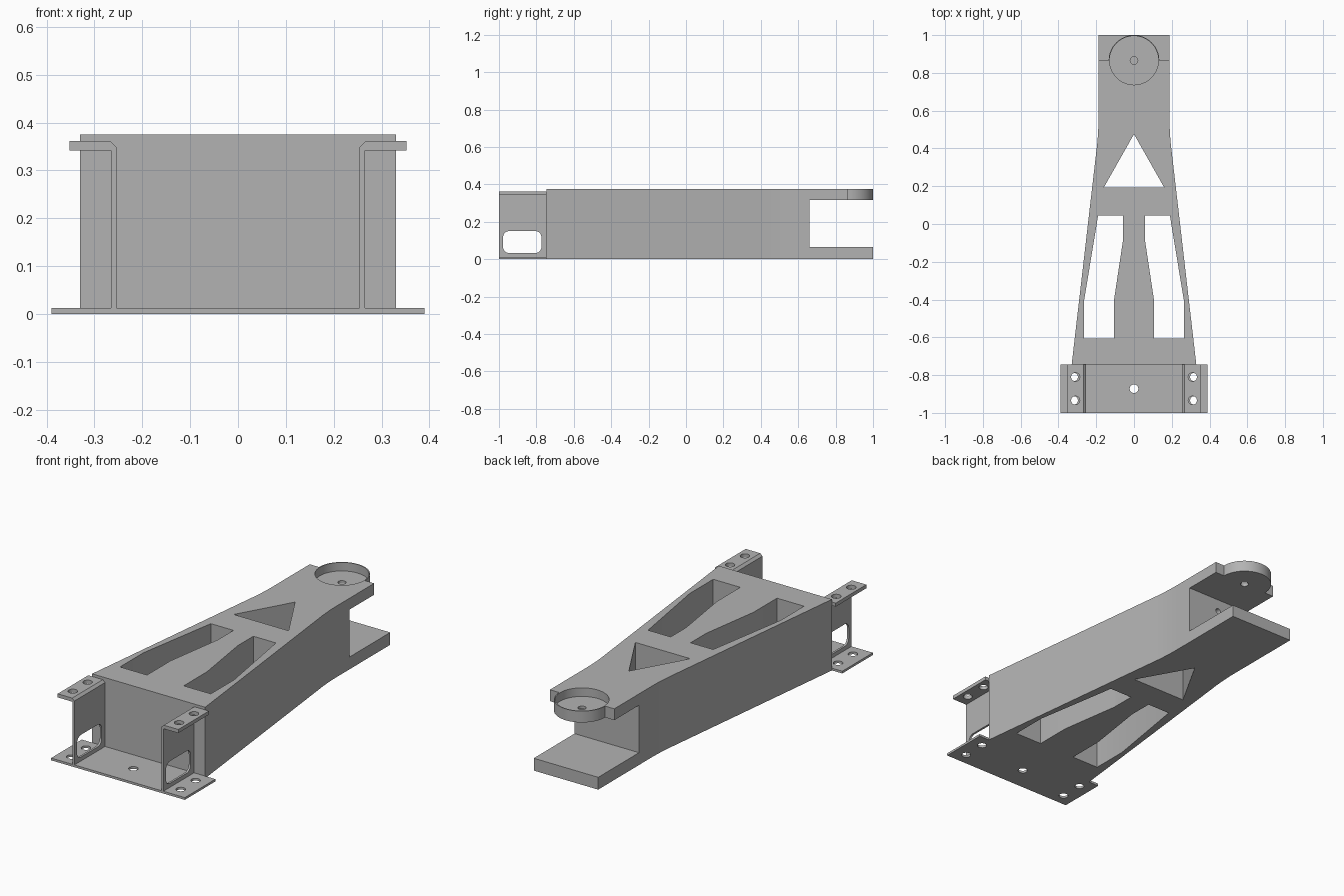
import bpy, bmesh, math

if "Cube" in bpy.data.objects:
    bpy.data.objects.remove(bpy.data.objects["Cube"])

grey = bpy.data.materials.new("plain grey")
grey.diffuse_color = (0.45, 0.45, 0.45, 1)
grey.use_nodes = True
grey.node_tree.nodes["Principled BSDF"].inputs["Base Color"].default_value = grey.diffuse_color


def prism(name, pts, a, b, axis="z"):
    """Extrude a 2D outline from a to b along an axis."""
    place = {"z": lambda u, v, w: (u, v, w),
             "x": lambda u, v, w: (w, u, v),
             "y": lambda u, v, w: (u, w, v)}[axis]
    bm = bmesh.new()
    low = [bm.verts.new(place(u, v, a)) for u, v in pts]
    high = [bm.verts.new(place(u, v, b)) for u, v in pts]
    n = len(pts)
    bm.faces.new(low)
    bm.faces.new(high)
    for i in range(n):
        j = (i + 1) % n
        bm.faces.new((low[i], low[j], high[j], high[i]))
    bmesh.ops.recalc_face_normals(bm, faces=bm.faces)
    mesh = bpy.data.meshes.new(name)
    bm.to_mesh(mesh)
    bm.free()
    ob = bpy.data.objects.new(name, mesh)
    bpy.context.collection.objects.link(ob)
    mesh.materials.append(grey)
    return ob


def rect(u0, u1, v0, v1):
    return [(u0, v0), (u1, v0), (u1, v1), (u0, v1)]


def circle(u, v, r, n=32):
    return [(u + r * math.cos(2 * math.pi * i / n),
             v + r * math.sin(2 * math.pi * i / n)) for i in range(n)]


def rounded(u0, u1, v0, v1, r, n=6):
    pts = []
    for k, (cu, cv) in enumerate([(u1 - r, v1 - r), (u0 + r, v1 - r),
                                  (u0 + r, v0 + r), (u1 - r, v0 + r)]):
        for i in range(n + 1):
            t = math.pi / 2 * (k + i / n)
            pts.append((cu + r * math.cos(t), cv + r * math.sin(t)))
    return pts


def combine(ob, others, op="DIFFERENCE"):
    """Apply booleans and remove the helper objects."""
    for o in others:
        m = ob.modifiers.new("bool", "BOOLEAN")
        m.operation, m.solver, m.object = op, "EXACT", o
    dg = bpy.context.evaluated_depsgraph_get()
    mesh = bpy.data.meshes.new_from_object(ob.evaluated_get(dg))
    ob.modifiers.clear()
    ob.data = mesh
    for o in others:
        bpy.data.objects.remove(o)


def finish(ob):
    bpy.ops.object.select_all(action="DESELECT")
    ob.select_set(True)
    bpy.context.view_layer.objects.active = ob
    bpy.ops.object.shade_smooth_by_angle(angle=math.radians(30))


# Tapered arm body with a soft bend where the taper meets the straight end
p0, p1, p2 = (0.2, 0.38), (0.188, 0.47), (0.188, 0.56)
bend = []
for i in range(9):
    t = i / 8
    bend.append(tuple((1 - t) ** 2 * a + 2 * t * (1 - t) * b + t * t * c
                      for a, b, c in zip(p0, p1, p2)))
side = [(0.33, -0.745)] + bend + [(0.188, 1.0)]
body = prism("arm_body", side + [(-x, y) for x, y in reversed(side)], 0, 0.375)

# Through pockets, fork notch and shortened upper ear
pocket = [(0.058, 0.045), (0.19, 0.045), (0.265, -0.41), (0.265, -0.605),
          (0.107, -0.605), (0.107, -0.41), (0.058, -0.085)]
cuts = [prism("cut", [(s * x, y) for x, y in pocket], -0.1, 0.5) for s in (-1, 1)]
cuts.append(prism("cut", [(-0.16, 0.193), (0.16, 0.193), (0, 0.476)], -0.1, 0.5))
cuts.append(prism("cut", rect(-0.5, 0.5, 0.66, 1.2), 0.065, 0.315))
cuts.append(prism("cut", rect(-0.5, 0.5, 0.866, 1.2), 0.25, 0.5))
cuts.append(prism("cut", circle(0, 0.25, 0.015, 20), 0.40, 0.7, "y"))
combine(body, cuts)

# Round cup on the upper ear, with a recess and a centre hole
combine(body, [prism("cup", circle(0, 0.866, 0.134, 64), 0.315, 0.375)], "UNION")
combine(body, [prism("cut", circle(0, 0.866, 0.129, 64), 0.33, 0.5),
               prism("cut", circle(0, 0.866, 0.02, 24), 0.25, 0.4)])
finish(body)

# Mounting base plate with five screw holes
plate = prism("base_plate", rect(-0.39, 0.39, -1, -0.745), 0, 0.012)
holes = [(s * 0.32, y) for s in (-1, 1) for y in (-0.81, -0.934)] + [(0, -0.872)]
combine(plate, [prism("cut", circle(x, y, 0.023, 24), -0.1, 0.1) for x, y in holes])
finish(plate)

# Side brackets: upright web, outward flange, window and two holes each
for s, label in ((-1, "left"), (1, "right")):
    profile = [(0.254, 0.012), (0.265, 0.012), (0.265, 0.342), (0.352, 0.342),
               (0.352, 0.361), (0.267, 0.361), (0.254, 0.349)]
    bracket = prism(label + "_bracket", [(s * x, z) for x, z in profile],
                    -1, -0.745, "y")
    cuts = [prism("cut", circle(s * 0.31, y, 0.023, 24), 0.3, 0.4)
            for y in (-0.81, -0.934)]
    cuts.append(prism("cut", rounded(-0.978, -0.773, 0.033, 0.15, 0.032),
                      *sorted((s * 0.2, s * 0.3)), "x"))
    combine(bracket, cuts)
    finish(bracket)
